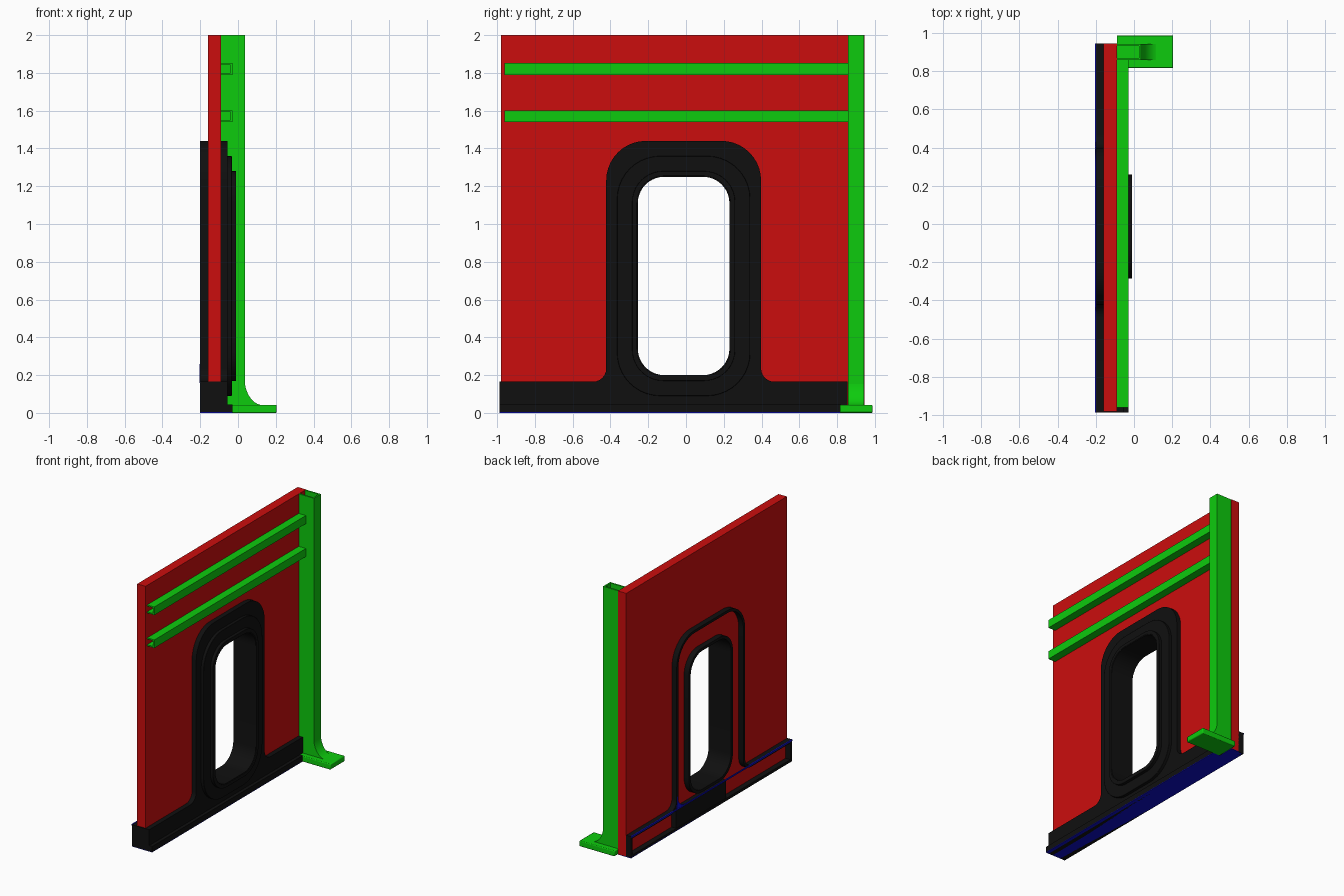
import bpy
import bmesh
from math import sin, cos, radians, pi

if "Cube" in bpy.data.objects:
    bpy.data.objects.remove(bpy.data.objects["Cube"])


def material(name, rgb):
    m = bpy.data.materials.new(name)
    m.use_nodes = True
    m.diffuse_color = (*rgb, 1)
    m.node_tree.nodes["Principled BSDF"].inputs["Base Color"].default_value = (*rgb, 1)
    return m


RED = material("red", (0.6, 0.004, 0.004))
GREEN = material("green", (0.004, 0.6, 0.004))
BLUE = material("blue", (0.004, 0.004, 0.6))
BLACK = material("black", (0.005, 0.005, 0.005))

AXES = {"x": lambda u, v, w: (w, u, v),
        "y": lambda u, v, w: (u, w, v),
        "z": lambda u, v, w: (u, v, w)}


def prism(name, loops, axis, lo, hi, mat, bevel=0):
    """Extrude a flat outline (further loops are holes) from lo to hi along an axis."""
    cu = bpy.data.curves.new(name, "CURVE")
    cu.dimensions, cu.fill_mode = "2D", "BOTH"
    cu.extrude = (hi - lo) / 2
    for loop in loops:
        sp = cu.splines.new("POLY")
        sp.points.add(len(loop) - 1)
        for p, (u, v) in zip(sp.points, loop):
            p.co = (u, v, 0, 1)
        sp.use_cyclic_u = True
    tmp = bpy.data.objects.new(name, cu)
    bpy.context.collection.objects.link(tmp)
    deps = bpy.context.evaluated_depsgraph_get()
    mesh = bpy.data.meshes.new_from_object(tmp.evaluated_get(deps))
    bpy.data.objects.remove(tmp)
    bpy.data.curves.remove(cu)

    bm = bmesh.new()
    bm.from_mesh(mesh)
    for v in bm.verts:
        v.co = AXES[axis](v.co.x, v.co.y, v.co.z + (lo + hi) / 2)
    bmesh.ops.remove_doubles(bm, verts=bm.verts, dist=1e-5)
    bmesh.ops.recalc_face_normals(bm, faces=bm.faces)
    bm.to_mesh(mesh)
    bm.free()
    mesh.materials.clear()
    mesh.materials.append(mat)
    ob = bpy.data.objects.new(name, mesh)
    bpy.context.collection.objects.link(ob)
    bpy.ops.object.select_all(action="DESELECT")
    ob.select_set(True)
    bpy.context.view_layer.objects.active = ob
    bpy.ops.object.shade_smooth_by_angle(angle=radians(35))
    if bevel:
        mod = ob.modifiers.new("bevel", "BEVEL")
        mod.width, mod.segments = bevel, 2
    return ob


def rect(u0, u1, v0, v1):
    return [(u0, v0), (u1, v0), (u1, v1), (u0, v1)]


def arc(cu, cv, r, start, end, n=10):
    return [(cu + r * cos(radians(start + (end - start) * i / n)),
             cv + r * sin(radians(start + (end - start) * i / n))) for i in range(n + 1)]


MID = -0.0125          # window centre line
HOLE_Z = (0.2, 1.25)


def window(grow=0.0):
    """Rounded window outline, grown outwards."""
    h, r = 0.2425 + grow, 0.14 + grow * 0.8
    z0, z1 = HOLE_Z[0] - grow, HOLE_Z[1] + grow
    pts = []
    for cy, cz, a in ((MID + h - r, z0 + r, -90), (MID + h - r, z1 - r, 0),
                      (MID - h + r, z1 - r, 90), (MID - h + r, z0 + r, 180)):
        pts += arc(cy, cz, r, a, a + 90)
    return pts


def surround(y_end, d=0.0):
    """Skirt with a round-topped arch blended into it, inset by d."""
    y0, y1, zt, top = -0.985 + d, y_end - d, 0.165 - d, 1.44 - d
    h, r, f = 0.41 - d, 0.21 - d, 0.07 + d
    return ([(y0, d), (y1, d), (y1, zt)]
            + arc(MID + h + f, zt + f, f, 270, 180, 6)
            + arc(MID + h - r, top - r, r, 0, 90)
            + arc(MID - h + r, top - r, r, 90, 180)
            + arc(MID - h - f, zt + f, f, 0, -90, 6)
            + [(y0, zt)])


# Wall panel with its window opening
prism("wall_panel", [rect(-0.98, 0.945, 0.004, 2), window(0.02)], "x", -0.16, -0.09, RED)

# Black window surround: front plate, stepped rings and tube through the wall
prism("front_surround", [surround(0.855), window(0.015)], "x", -0.09, -0.055, BLACK)
prism("outer_ring", [window(0.11), window(0.01)], "x", -0.06, -0.033, BLACK, 0.006)
prism("inner_ring", [window(0.03), window(0.005)], "x", -0.04, -0.01, BLACK, 0.006)
prism("window_tube", [window(0.022), window()], "x", -0.2, -0.012, BLACK)

# Back rim standing off the panel, with the solid block under the window
prism("back_rim", [surround(0.945), surround(0.945, 0.02)], "x", -0.2, -0.155, BLACK)
prism("back_sill", [rect(-0.2, 0.4, 0.01, 0.158)], "x", -0.197, -0.158, BLACK)

# Skirt end cap and bottom lip
prism("skirt_end", [rect(-0.2, -0.055, 0.004, 0.165)], "y", -0.987, -0.979, BLACK)
prism("skirt_lip", [rect(-0.987, 0.82, 0.004, 0.045)], "x", -0.06, -0.03, BLACK)

# Blue underside, edge strip and small corner fillet
prism("underside", [rect(-0.2, -0.03, -0.987, 0.82)], "z", 0, 0.005, BLUE)
prism("underside_end", [rect(-0.2, -0.09, 0.82, 0.945)], "z", 0, 0.005, BLUE)
prism("edge_strip", [rect(-0.985, 0.945, 0.157, 0.167)], "x", -0.205, -0.198, BLUE)
prism("corner_fillet", [[(0.4, 0.16)] + arc(0.3, 0.26, 0.09, 0, -90, 6)],
      "x", -0.204, -0.198, BLUE)


def channel(u0, u1, v0, v1, t):
    """U section, open towards the wall."""
    return [(u0, v0), (u1, v0), (u1, v1), (u0, v1),
            (u0, v1 - t), (u1 - t, v1 - t), (u1 - t, v0 + t), (u0, v0 + t)]


# Two rails, the post, its foot and gusset
for name, z in (("lower_rail", 1.54), ("upper_rail", 1.79)):
    prism(name, [channel(-0.09, -0.03, z, z + 0.062, 0.01)], "y", -0.96, 0.857, GREEN)
prism("post", [channel(-0.09, 0.037, 0.857, 0.942, 0.012)], "z", 0.04, 2, GREEN)
prism("foot", [rect(-0.09, 0.205, 0.815, 0.987)], "z", 0, 0.043, GREEN, 0.006)
curve = [(0.135 + 0.1 * cos(a), 0.18 + 0.14 * sin(a))
         for a in (pi + pi / 2 * i / 10 for i in range(11))]
prism("gusset", [[(0.03, 0.035), (0.135, 0.035)] + curve[::-1] + [(0.03, 0.18)]],
      "y", 0.857, 0.942, GREEN)
